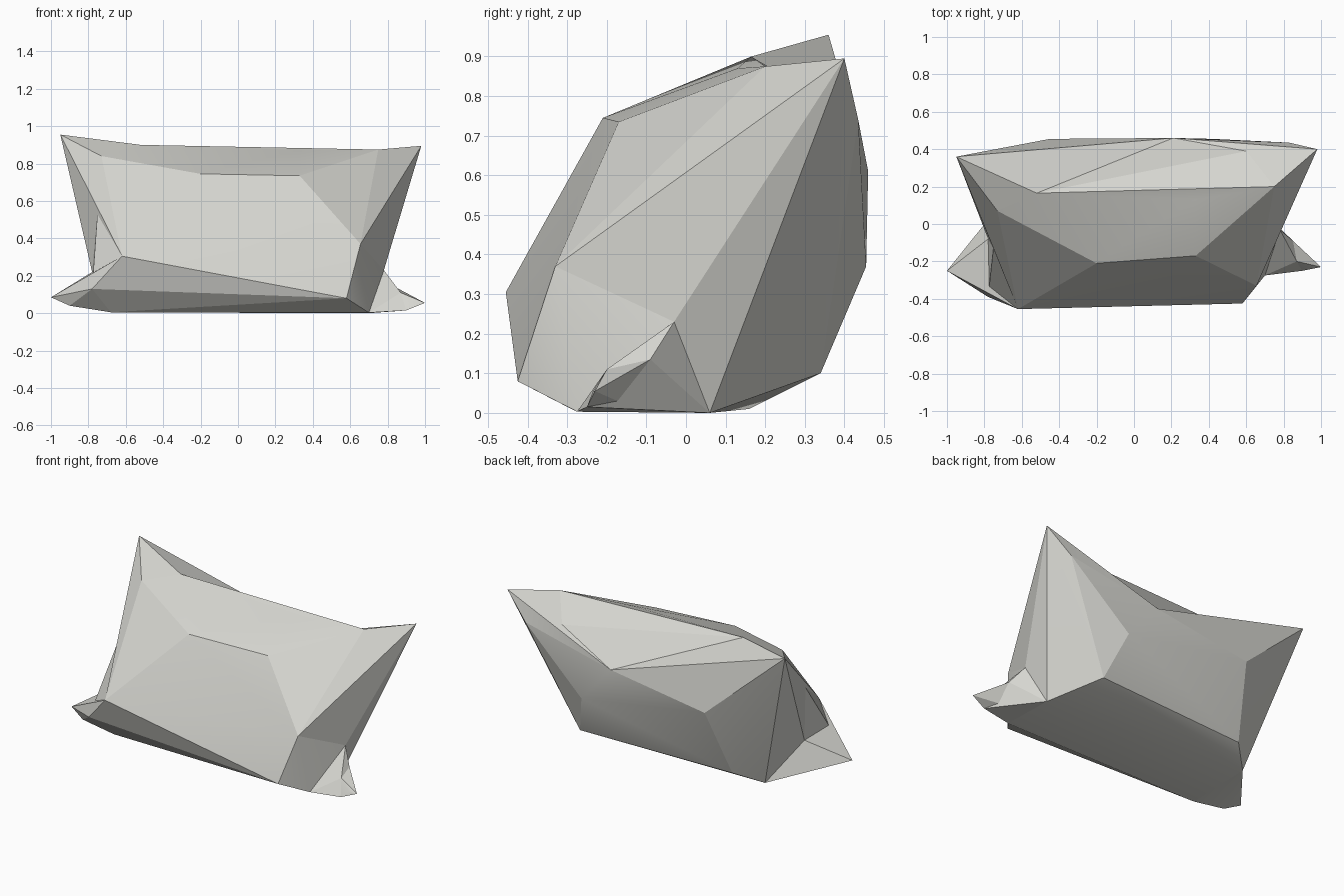
import bpy, bmesh, math

if "Cube" in bpy.data.objects:
    bpy.data.objects.remove(bpy.data.objects["Cube"])

fabric = bpy.data.materials.new("off_white_fabric")
fabric.diffuse_color = (0.68, 0.68, 0.64, 1)
fabric.use_nodes = True
fabric.node_tree.nodes["Principled BSDF"].inputs["Base Color"].default_value = fabric.diffuse_color

# Creases and folds of the cushion cover, named by place
P = dict(
    # front panel
    front_left=(-.62, -.455, .305), front_low_right=(.58, -.425, .08),
    front_right=(.655, -.33, .37), front_top_right=(.33, -.17, .735),
    front_top_left=(-.20, -.21, .745), front_low_left=(-.78, -.39, .13),
    # top ridge
    shoulder_left=(-.73, .07, .84), top_left=(-.52, .165, .90),
    top_right=(.33, .13, .87), shoulder_right=(.75, .20, .875),
    # back panel
    back_top=(.21, .46, .61), back_right=(.42, .455, .37),
    back_left=(-.45, .455, .51), back_edge=(.83, .435, .74),
    back_low_right=(.51, .34, .10), back_low_left=(-.53, .29, .085),
    # underside and side folds
    base_left=(-.67, .16, .01), base_right=(.695, .06, 0),
    base_front_left=(-.68, -.28, .005), base_front_right=(.70, -.275, .003),
    side_left=(-.78, -.08, .22), side_right=(.78, -.03, .23),
)


def hull(name, points):
    """Taut cloth: the tight skin around a set of points."""
    bm = bmesh.new()
    for p in points:
        bm.verts.new(p)
    res = bmesh.ops.convex_hull(bm, input=bm.verts[:])
    loose = [v for v in bm.verts if not v.link_faces]
    bmesh.ops.delete(bm, geom=loose, context='VERTS')
    bmesh.ops.recalc_face_normals(bm, faces=bm.faces[:])
    me = bpy.data.meshes.new(name)
    bm.to_mesh(me)
    bm.free()
    me.materials.append(fabric)
    ob = bpy.data.objects.new(name, me)
    bpy.context.collection.objects.link(ob)
    bpy.ops.object.select_all(action='DESELECT')
    ob.select_set(True)
    bpy.context.view_layer.objects.active = ob
    bpy.ops.object.shade_smooth_by_angle(angle=math.radians(20))
    return ob


def corner(name, tips, anchors):
    """Pointed corner pulled out of the body."""
    hull(name, tips + [P[a] for a in anchors.split()])


# Stuffed body
hull("cushion_body", list(P.values()))

# Upper corners
corner("upper_left_corner", [(-.95, .36, .955)],
       "shoulder_left top_left back_top back_left back_low_left base_left side_left front_left")
corner("upper_right_corner", [(.98, .40, .895)],
       "shoulder_right back_edge back_top back_right back_low_right base_right side_right front_right")

# Lower corners, flattened against the floor
corner("lower_left_corner", [(-1, -.25, .085), (-.9, -.28, .04)],
       "front_low_left front_left side_left base_left base_front_left")
corner("lower_right_corner",
       [(.9, -.25, .015), (.87, -.2, .11), (.85, -.09, .135)],
       "base_right base_front_right side_right")

# Small twisted tip on the lower right corner
hull("lower_right_tip", [(1, -.23, .055), (.9, -.25, .015), (.95, -.235, .055),
                         (.87, -.2, .11), (.85, -.09, .135), (.8, -.15, .02)])
